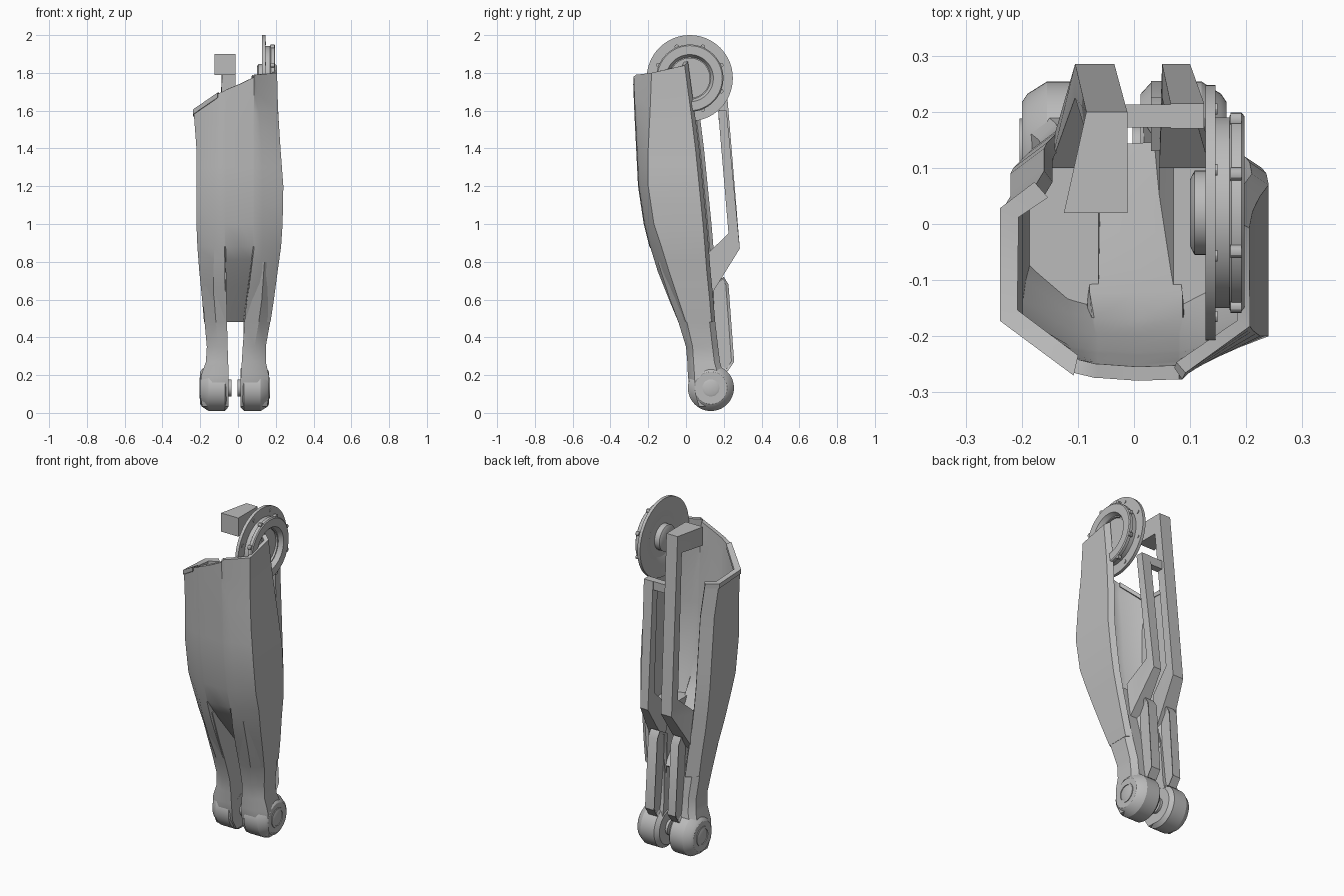
import bpy, bmesh, math
from mathutils import Vector

cube = bpy.data.objects.get("Cube")
if cube:
    bpy.data.objects.remove(cube, do_unlink=True)

grey = bpy.data.materials.new("plain grey")
grey.use_nodes = True
colour = (0.5, 0.5, 0.5, 1)
grey.diffuse_color = colour
grey.node_tree.nodes["Principled BSDF"].inputs["Base Color"].default_value = colour


def finish(name, bm, thickness=0, angle=30):
    """Turn a bmesh into a shaded object, optionally thickened inward."""
    mesh = bpy.data.meshes.new(name)
    bm.to_mesh(mesh)
    bm.free()
    mesh.materials.append(grey)
    ob = bpy.data.objects.new(name, mesh)
    bpy.context.collection.objects.link(ob)
    bpy.ops.object.select_all(action='DESELECT')
    ob.select_set(True)
    bpy.context.view_layer.objects.active = ob
    if thickness:
        mod = ob.modifiers.new("wall", 'SOLIDIFY')
        mod.thickness = thickness
        mod.offset = -1
        bpy.ops.object.modifier_apply(modifier=mod.name)
    bpy.ops.object.shade_smooth_by_angle(angle=math.radians(angle))
    return ob


def loft(name, sections, cyclic=False, angle=30):
    """Skin closed cross-sections; cap the ends unless the chain is cyclic."""
    bm = bmesh.new()
    rings = [[bm.verts.new(p) for p in s] for s in sections]
    n = len(rings[0])
    pairs = list(zip(rings, rings[1:]))
    if cyclic:
        pairs.append((rings[-1], rings[0]))
    for a, b in pairs:
        for j in range(n):
            k = (j + 1) % n
            bm.faces.new((a[j], a[k], b[k], b[j]))
    if not cyclic:
        bm.faces.new(rings[0])
        bm.faces.new(rings[-1])
    bmesh.ops.recalc_face_normals(bm, faces=bm.faces)
    return finish(name, bm, angle=angle)


def lathe(name, profile, cy, cz, cyclic=False, seg=48):
    """Spin (x, radius) pairs about an axis parallel to x."""
    turn = [math.tau * i / seg for i in range(seg)]
    return loft(name, [[(x, cy + r * math.cos(a), cz + r * math.sin(a)) for a in turn]
                       for x, r in profile], cyclic)


def box(name, lo, hi):
    loft(name, [[(lo[0], lo[1], z), (hi[0], lo[1], z), (hi[0], hi[1], z), (lo[0], hi[1], z)]
                for z in (lo[2], hi[2])])


# Shell sizes by height: z, front, side corner, back, right, left, crease right, crease left
SIZES = [
    (.48, -.04, 0, .155, .172, -.18, .1, -.125),
    (.6, -.09, -.04, .145, .19, -.19, .11, -.13),
    (.75, -.15, -.09, .13, .21, -.205, .12, -.13),
    (.88, -.19, -.13, .12, .228, -.215, .13, -.125),
    (1, -.22, -.17, .11, .236, -.22, .13, -.12),
    (1.2, -.25, -.2, .09, .24, -.22, .13, -.12),
    (1.4, -.26, -.2, .07, .225, -.22, .125, -.12),
    (1.6, -.27, -.19, .045, .212, -.235, .11, -.11),
    (1.86, -.28, -.18, .01, .205, -.24, .085, -.1)]


def size_at(z):
    for a, b in zip(SIZES, SIZES[1:]):
        if z <= b[0] + 1e-6:
            t = (z - a[0]) / (b[0] - a[0])
            return [p + (q - p) * t for p, q in zip(a, b)]
    return SIZES[-1]


# Top height of each shell column, from the right back edge round to the left
TOPS = [1.86, 1.84, 1.8, 1.79, 1.78, 1.775, 1.74, 1.71, 1.705, 1.69, 1.6, 1.59, 1.59]


def shell_point(level, col):
    z = level if level < 1.4 else 1.4 + (level - 1.4) / .4 * (TOPS[col] - 1.4)
    _, f, s, b, r, l, cr, cl = size_at(z)
    drop = max(0, .88 - z)
    dip = drop * .42
    nr, nl = .08 - drop * .13, -.065 + drop * .015
    x, y = [(r - .03, b), (r, b - .02), (r, s), (cr, f + .012), (nr + .006, f),
            (nr, f + dip), ((nr + nl) / 2, f + dip - .004), (nl, f + dip), (nl - .006, f),
            (cl, f + .008), (l, s + .02), (l, b - .02), (l + .06, b + .025)][col]
    return Vector((x, y, z))


# Hollow shin shell, open at the back
bm = bmesh.new()
levels = [.48, .54, .6, .67, .75, .81, .88, 1, 1.1, 1.2, 1.3, 1.4, 1.5, 1.6, 1.7, 1.8]
grid = [[bm.verts.new(shell_point(z, c)) for c in range(len(TOPS))] for z in levels]
for low, high in zip(grid, grid[1:]):
    for j in range(len(TOPS) - 1):
        bm.faces.new((low[j], high[j], high[j + 1], low[j + 1]))
finish("shin_shell", bm, thickness=.025)

# Raised rim along the low side of the shell
rim = []
for c in (9, 10, 11, 12):
    x, y, z = shell_point(1.8, c)
    inward = (Vector((-.06, -.06)) - Vector((x, y))).normalized() * .032
    out = inward * -.15
    rim.append([(x + d.x, y + d.y, z + h) for d, h in
                ((out, -.02), (inward, -.02), (inward, .006), (out, .006))])
loft("shell_rim", rim)

# Lower legs: z, outer and inner x for each side, front, side corner, back
LEGS = [
    (.8, .2, .07, -.195, -.063, -.15, -.09, .1),
    (.6, .186, .045, -.186, -.06, -.085, -.03, .135),
    (.48, .17, .035, -.177, -.058, -.04, .005, .155),
    (.35, .147, .025, -.165, -.055, 0, .035, .17),
    (.27, .147, .02, -.17, -.052, .007, .04, .18),
    (.2, .163, .015, -.195, -.05, .01, .045, .2),
    (.1, .165, .012, -.2, -.05, .02, .05, .16),
    (.035, .155, .012, -.19, -.05, .06, .07, .13)]
for side, k, sign in (("left", 1, 1), ("right", 3, -1)):
    sections = []
    for row in LEGS:
        z, (f, s, b) = row[0], row[5:]
        o, i = row[k], row[k + 1]
        sections.append([(o, s, z), (o, b - .03, z), (o - sign * .03, b, z),
                         (i, b, z), (i, f, z), (o - sign * .06, f, z)])
    loft(side + "_lower_leg", sections)

    # Chamfered ankle knuckle with a pin and collar
    o, i = LEGS[6][k], LEGS[6][k + 1]
    cy, cz = .132, .132
    lathe(side + "_ankle_knuckle", [(i, .1), (i + sign * .02, .122), (o - sign * .045, .122),
                                    (o - sign * .01, .1), (o, .085)], cy, cz)
    lathe(side + "_ankle_collar", [(o - sign * .01, .056), (o + sign * .004, .056),
                                   (o + sign * .004, .045), (o - sign * .01, .045)], cy, cz, True)
    lathe(side + "_ankle_pin", [(i - sign * .015, .045), (o, .045), (o + sign * .004, .035)], cy, cz)


# Rear frame posts: inner y z, outer y z, x range
def post(name, stations):
    loft(name, [[(a, yi, zi), (b, yi, zi), (b, yo, zo), (a, yo, zo)]
                for yi, zi, yo, zo, a, b in stations])


post("tall_rear_post", [(.02, 1.79, .02, 1.9, -.125, -.012), (.16, 1.79, .2, 1.9, -.085, -.012),
                        (.225, .95, .285, .87, -.105, -.035), (.1, .83, .13, .62, -.15, -.05)])
post("short_rear_post", [(.17, 1.6, .215, 1.6, .065, .125), (.225, .95, .285, .87, .05, .1),
                         (.1, .83, .13, .62, .045, .135)])
box("rear_cross_bar", (-.03, .172, 1.55), (.115, .213, 1.6))

# Rear calf braces with recessed side panels
for name, a, b in (("left_calf_brace", .03, .09), ("right_calf_brace", -.11, -.058)):
    outline = [(.13, .68), (.2, .72), (.225, .68), (.255, .27), (.22, .22), (.15, .25)]
    ob = loft(name, [[(x, y, z) for y, z in outline] for x in (a, b)])
    bm = bmesh.new()
    bm.from_mesh(ob.data)
    sides = [f for f in bm.faces if abs(f.normal.x) > .9]
    bmesh.ops.inset_individual(bm, faces=sides, thickness=.015, depth=-.012)
    bm.to_mesh(ob.data)
    bm.free()

# Knee disc: flange, stepped rings, hub and rim studs
ky, kz = .02, 1.772
lathe("knee_flange", [(.127, .228), (.145, .228), (.145, .1), (.127, .15)], ky, kz, True, 64)
lathe("knee_step_ring", [(.143, .17), (.172, .17), (.172, .105), (.143, .105)], ky, kz, True, 64)
lathe("knee_outer_ring", [(.17, .172), (.174, .178), (.192, .178), (.197, .172),
                          (.197, .125), (.17, .11)], ky, kz, True, 64)
lathe("knee_hub", [(.1, .06), (.108, .075), (.14, .075), (.14, .125), (.16, .125)], ky, kz)
for i in range(8):
    a = math.tau * (i + .5) / 8
    y, z = ky + .18 * math.cos(a), kz + .18 * math.sin(a)
    lathe("knee_stud", [(.172, .012), (.192, .012)], y, z, seg=12)
    y, z = ky + .2 * math.cos(a), kz + .2 * math.sin(a)
    lathe("flange_bolt", [(.14, .01), (.149, .01)], y, z, seg=12)
